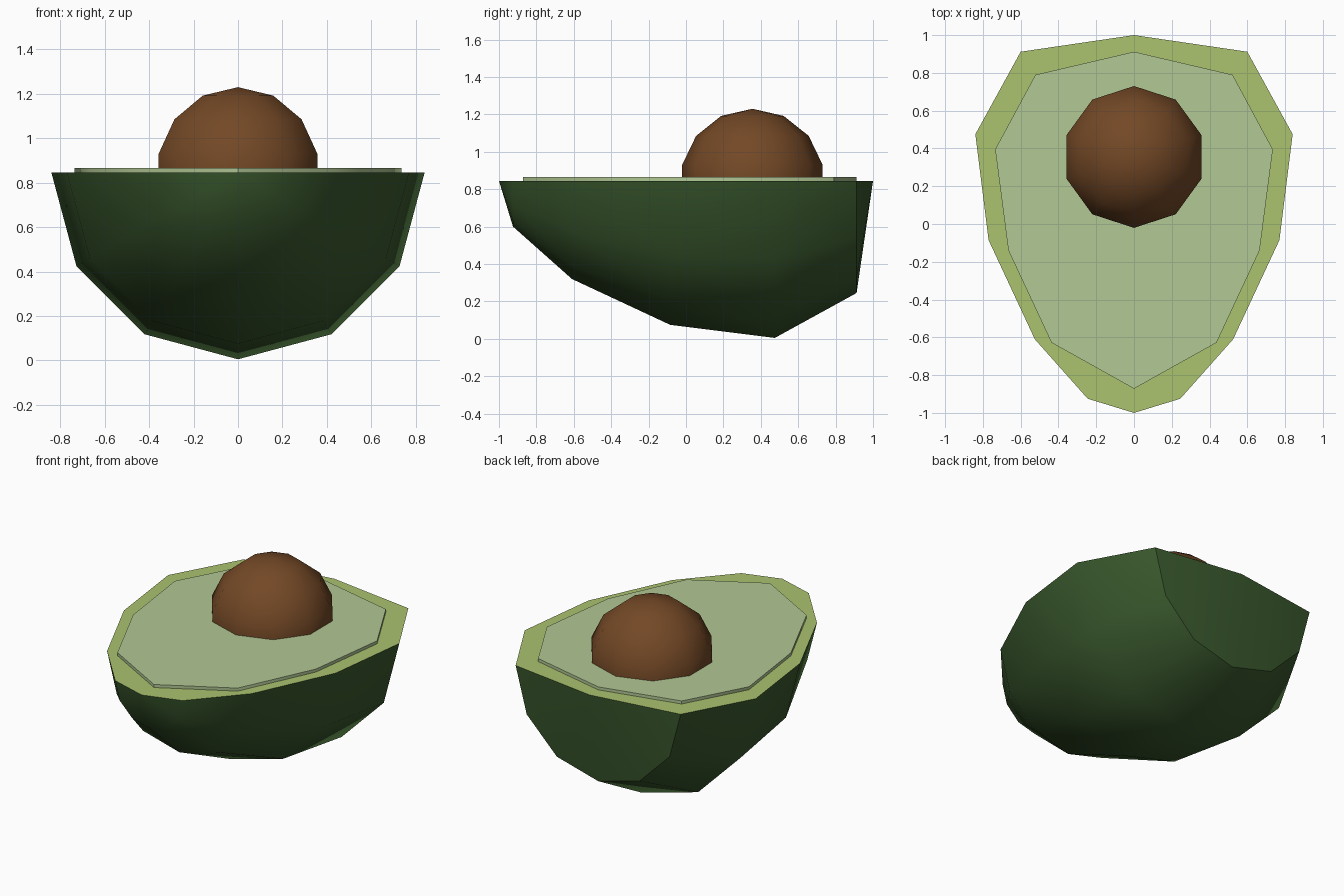
import bpy
import bmesh
from math import pi, radians, sin, cos
from mathutils import Vector

CUT = 0.845  # height of the cut surface

cube = bpy.data.objects.get("Cube")
if cube:
    bpy.data.objects.remove(cube)


def material(name, rgb):
    mat = bpy.data.materials.new(name)
    mat.use_nodes = True
    mat.diffuse_color = (*rgb, 1)
    bsdf = mat.node_tree.nodes["Principled BSDF"]
    bsdf.inputs["Base Color"].default_value = (*rgb, 1)
    bsdf.inputs["Roughness"].default_value = 0.8
    return mat


def finish(name, bm, *mats):
    """Turn a bmesh into a smooth shaded object with sharp corners kept."""
    bmesh.ops.recalc_face_normals(bm, faces=bm.faces[:])
    for face in bm.faces:
        face.smooth = True
    mesh = bpy.data.meshes.new(name)
    bm.to_mesh(mesh)
    bm.free()
    for mat in mats:
        mesh.materials.append(mat)
    mesh.set_sharp_from_angle(angle=radians(40))
    obj = bpy.data.objects.new(name, mesh)
    bpy.context.scene.collection.objects.link(obj)
    return obj


def lathe(points, center, axis, angle, steps):
    """Spin a profile of points around an axis through center."""
    bm = bmesh.new()
    verts = [bm.verts.new(p) for p in points]
    edges = [bm.edges.new(pair) for pair in zip(verts, verts[1:])]
    bmesh.ops.spin(bm, geom=verts + edges, cent=center, axis=axis,
                   angle=angle, steps=steps)
    bmesh.ops.remove_doubles(bm, verts=bm.verts[:], dist=0.0005)
    return bm


skin_green = material("dark green skin", (0.041, 0.098, 0.026))
rim_green = material("lime rim", (0.407, 0.546, 0.156))
flesh_green = material("pale green flesh", (0.445, 0.578, 0.300))
seed_brown = material("brown seed", (0.171, 0.065, 0.019))

# Skin: half a turned pear shape, closed by the lime cut face
pear = [(0, -1), (0.245, -0.925), (0.525, -0.61), (0.77, -0.085),
        (0.84, 0.475), (0.6, 0.912), (0, 1)]
bm = lathe([(r, y, CUT) for r, y in pear], (0, 0, CUT), (0, 1, 0), pi, 6)
rim_edges = [e for e in bm.edges if e.is_boundary]
bmesh.ops.contextual_create(bm, geom=rim_edges)
for face in bm.faces:
    face.material_index = int(face.calc_center_median().z > CUT - 0.001)
finish("skin", bm, skin_green, rim_green)

# Flesh: a thin raised plate inside the rim
half = [(0, 0.912), (0.522, 0.79), (0.735, 0.395), (0.665, -0.14),
        (0.437, -0.628), (0, -0.872)]
outline = half + [(-x, y) for x, y in half[-2:0:-1]]
bm = bmesh.new()
base = bm.faces.new([bm.verts.new((x, y, CUT - 0.02)) for x, y in outline])
top = bmesh.ops.extrude_face_region(bm, geom=[base], use_keep_orig=True)["geom"]
bmesh.ops.translate(bm, vec=Vector((0, 0, 0.04)),
                    verts=[v for v in top if isinstance(v, bmesh.types.BMVert)])
finish("flesh", bm, flesh_green)

# Seed: ten sided ball half sunk in the flesh
RADIUS, SEED_Y, RINGS = 0.385, 0.355, 7
arc = [(0, SEED_Y + RADIUS * sin(pi * i / RINGS), CUT + RADIUS * cos(pi * i / RINGS))
       for i in range(RINGS + 1)]
finish("seed", lathe(arc, (0, SEED_Y, CUT), (0, 0, 1), 2 * pi, 10), seed_brown)
